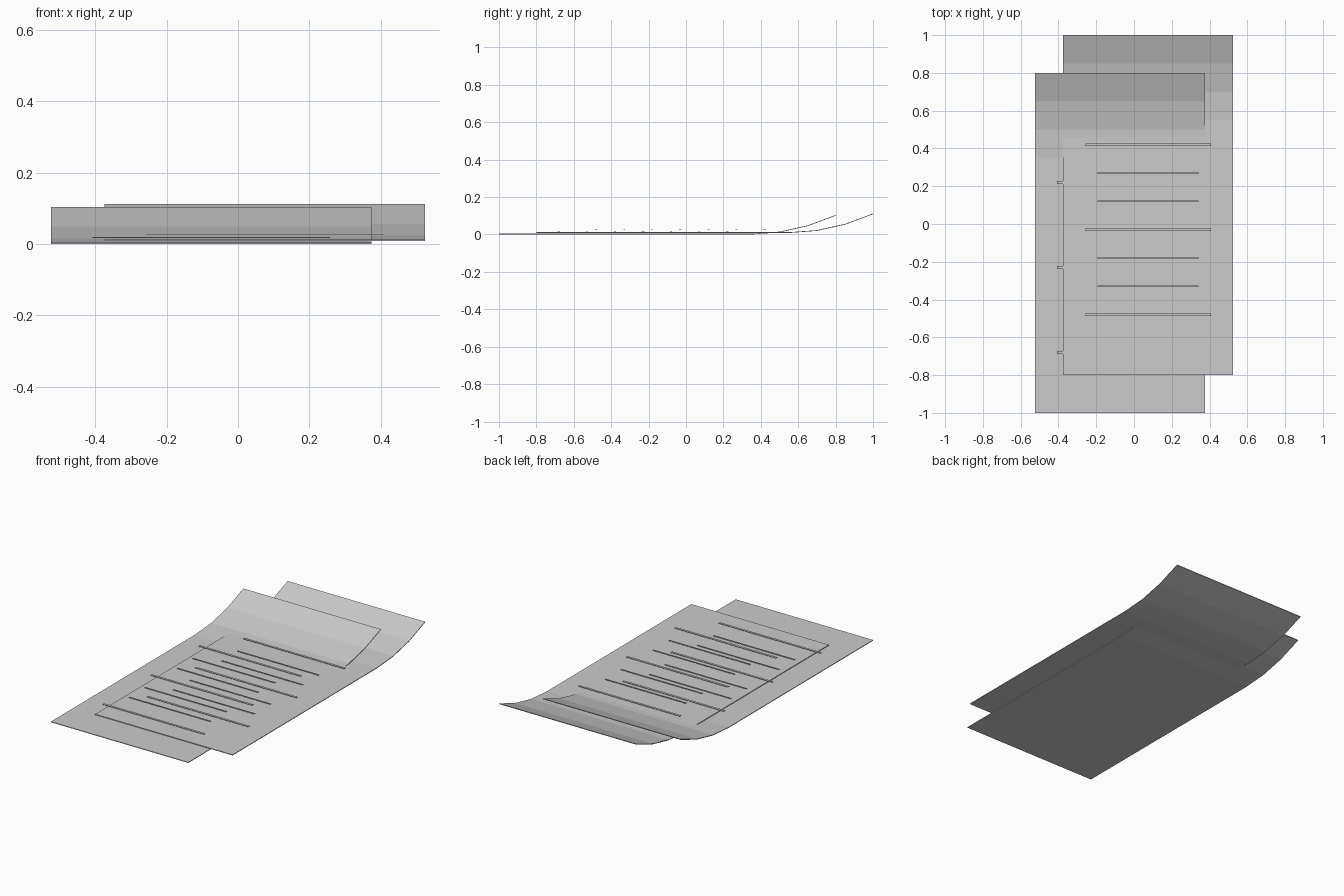
import bpy, bmesh

if "Cube" in bpy.data.objects:
    bpy.data.objects.remove(bpy.data.objects["Cube"])

THICK = 0.004      # paper thickness
STEP = 0.15        # length of one bend segment and line spacing


def make_object(name, bm):
    bmesh.ops.recalc_face_normals(bm, faces=bm.faces)
    mesh = bpy.data.meshes.new(name)
    bm.to_mesh(mesh)
    bm.free()
    obj = bpy.data.objects.new(name, mesh)
    bpy.context.collection.objects.link(obj)
    return obj


# Sheet: side profile with a curled far end, extruded across the width
def make_sheet(name, cx, cy, z):
    bm = bmesh.new()
    path = []
    for i in range(13):
        t = max(0, i - 9) / 3
        path.append((cy - 0.9 + i * STEP, z + 0.1 * t * t))
    rows = [[bm.verts.new((cx + sx * 0.45, y, h + dz)) for sx, dz in
             ((-1, 0), (1, 0), (1, THICK), (-1, THICK))] for y, h in path]
    for a, b in zip(rows, rows[1:]):
        for k in range(4):
            n = (k + 1) % 4
            bm.faces.new((a[k], a[n], b[n], b[k]))
    bm.faces.new(rows[0])
    bm.faces.new(rows[-1])
    return make_object(name, bm)


# Written rows: thin bars, every third one longer
def make_rows(name, cx, cy, z):
    bm = bmesh.new()
    for i in range(7):
        length, width = (0.665, 0.014) if i % 3 == 0 else (0.535, 0.009)
        cube = bmesh.ops.create_cube(bm, size=1)["verts"]
        bmesh.ops.scale(bm, verts=cube, vec=(length, width, 0.002))
        bmesh.ops.translate(bm, verts=cube, vec=(cx, cy + 0.32 - i * STEP, z))
    return make_object(name, bm)


# Two overlapping pages, the upper one shifted right and back
for label, cx, cy, z in (("lower", -0.075, -0.1, 0.0), ("upper", 0.075, 0.1, 0.008)):
    make_sheet(label + "_sheet", cx, cy, z)
    make_rows(label + "_written_rows", cx, cy, z + 0.018)
